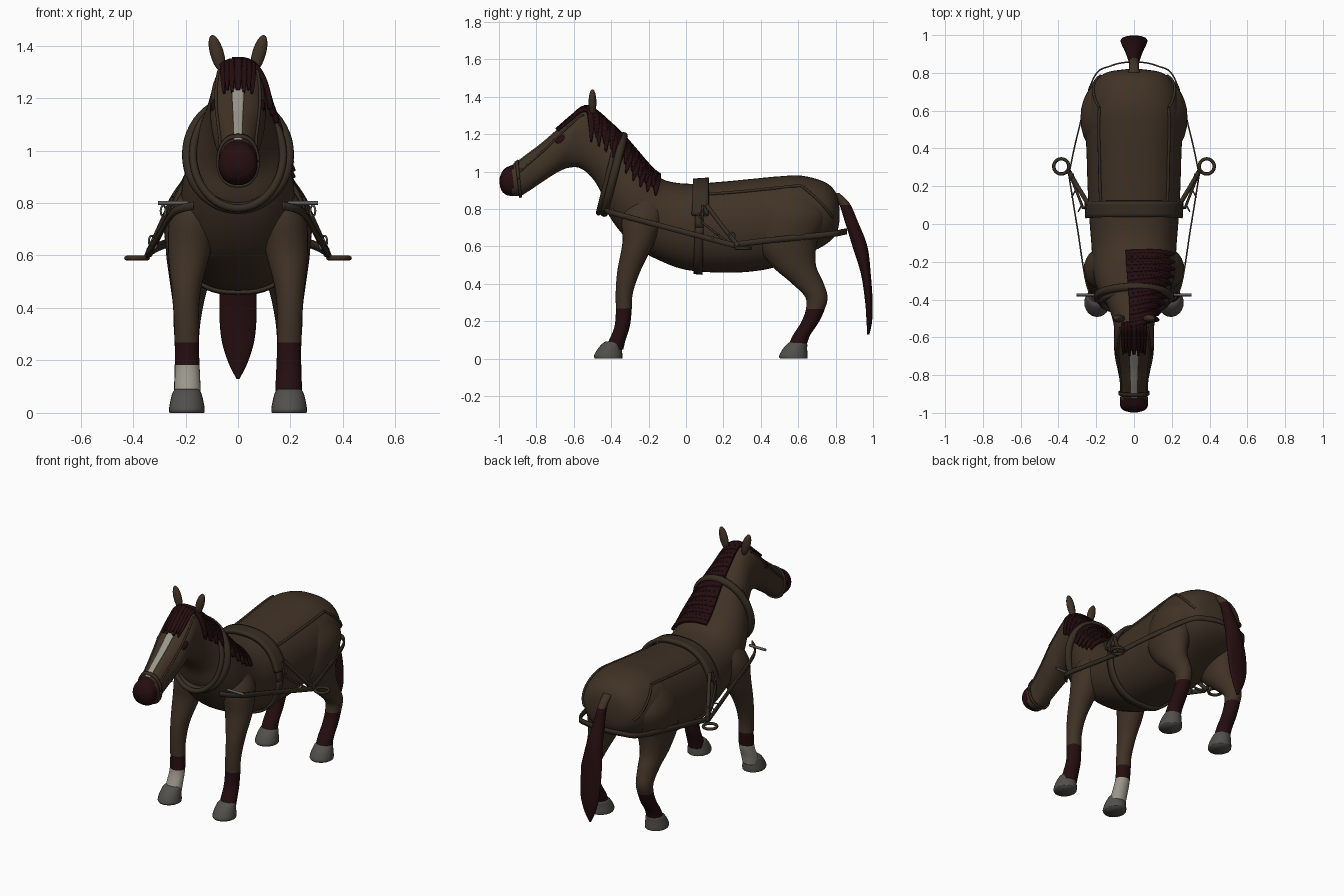
import bpy, bmesh, math
from mathutils import Vector

if "Cube" in bpy.data.objects:
    bpy.data.objects.remove(bpy.data.objects["Cube"])


def material(name, *rgb):
    m = bpy.data.materials.new(name)
    m.use_nodes = True
    m.diffuse_color = (*rgb, 1)
    m.node_tree.nodes["Principled BSDF"].inputs["Base Color"].default_value = (*rgb, 1)
    return m


COAT = material("brown coat", .052, .032, .019)
DARK = material("dark hair", .018, .004, .005)
HOOF = material("grey hoof", .085, .08, .072)
WHITE = material("white marking", .33, .31, .26)
LEATHER = material("leather", .038, .026, .016)
METAL = material("metal", .11, .11, .10)


def blend(rows, t):
    """Smooth interpolation along a list of number tuples."""
    last = len(rows) - 1
    t = min(max(t, 0), last)
    i = min(int(t), last - 1)
    f = t - i
    a, b, c, d = (rows[min(max(k, 0), last)] for k in range(i - 1, i + 3))
    return [.5 * (2*q + (r - p)*f + (2*p - 5*q + 4*r - s)*f*f + (3*q - p - 3*r + s)*f**3)
            for p, q, r, s in zip(a, b, c, d)]


def sheet(name, fn, nu, nv, mats, closed=False, thick=0, rule=None):
    """Surface fn(u, v); closed wraps v and caps both ends, thick gives an open sheet depth."""
    bm = bmesh.new()
    cols = nv if closed else nv + 1
    grid = [[bm.verts.new(fn(i / nu, j / nv)) for j in range(cols)] for i in range(nu + 1)]
    for i in range(nu):
        for j in range(nv):
            k = (j + 1) % cols
            bm.faces.new((grid[i][j], grid[i][k], grid[i+1][k], grid[i+1][j]))
    if closed:
        bm.faces.new(grid[0])
        bm.faces.new(grid[-1])
    bmesh.ops.recalc_face_normals(bm, faces=bm.faces)
    for f in bm.faces:
        f.smooth = True
        if rule:
            f.material_index = rule(f.calc_center_median())
    me = bpy.data.meshes.new(name)
    bm.to_mesh(me)
    bm.free()
    for m in mats:
        me.materials.append(m)
    ob = bpy.data.objects.new(name, me)
    bpy.context.collection.objects.link(ob)
    if thick:
        mod = ob.modifiers.new("thickness", "SOLIDIFY")
        mod.thickness, mod.offset = thick, 0
    return ob


def tube(name, rows, mats, nu=40, nv=20, rule=None):
    """Stack of level ellipses given as x, y, z, rx, ry."""
    def fn(u, v):
        x, y, z, rx, ry = blend(rows, u * (len(rows) - 1))
        a = v * math.tau
        return x + rx * math.cos(a), y + ry * math.sin(a), z
    return sheet(name, fn, nu, nv, mats, True, rule=rule)


def ribbon(name, points, height, mat):
    """Upright flat strap along a path."""
    def fn(u, v):
        x, y, z = blend(points, u * (len(points) - 1))
        return x, y, z + (v - .5) * height
    return sheet(name, fn, 10 * len(points), 1, [mat], thick=.008)


def cord(name, points, radius, mat, cyclic=False):
    cu = bpy.data.curves.new(name, "CURVE")
    cu.dimensions = "3D"
    cu.bevel_depth, cu.bevel_resolution = radius, 3
    sp = cu.splines.new("POLY")
    sp.points.add(len(points) - 1)
    for p, q in zip(sp.points, points):
        p.co = (*q, 1)
    sp.use_cyclic_u, sp.use_smooth = cyclic, True
    cu.materials.append(mat)
    ob = bpy.data.objects.new(name, cu)
    bpy.context.collection.objects.link(ob)


def ellipsoid(name, loc, scale, mat, rot=(0, 0, 0)):
    bpy.ops.mesh.primitive_uv_sphere_add(segments=20, ring_count=12, location=loc, rotation=rot)
    ob = bpy.context.object
    ob.name, ob.scale = name, scale
    ob.data.materials.append(mat)
    bpy.ops.object.shade_smooth()


def ring(name, loc, radius, thick, mat, rot=(0, 0, 0)):
    bpy.ops.mesh.primitive_torus_add(location=loc, rotation=rot, major_radius=radius,
                                     minor_radius=thick, major_segments=24, minor_segments=8)
    bpy.context.object.name = name
    bpy.context.object.data.materials.append(mat)
    bpy.ops.object.shade_smooth()


# Body sections from rump to muzzle: top y, top z, bottom y, bottom z, half width
BODY = [(.82, .81, .82, .73, .04), (.80, .89, .80, .66, .15), (.74, .945, .73, .60, .215),
        (.62, .978, .60, .54, .25), (.5, .975, .48, .49, .255), (.34, .96, .34, .465, .25),
        (.18, .945, .18, .46, .245), (.02, .935, 0, .475, .235), (-.1, .95, -.13, .52, .225),
        (-.17, .99, -.26, .59, .22), (-.22, 1.04, -.36, .69, .21), (-.28, 1.11, -.43, .8, .185),
        (-.35, 1.19, -.46, .9, .152), (-.42, 1.255, -.51, .975, .125), (-.49, 1.315, -.57, 1.02, .108),
        (-.55, 1.335, -.63, 1.02, .105), (-.61, 1.29, -.68, 1, .106), (-.69, 1.22, -.73, .97, .1),
        (-.77, 1.15, -.79, .93, .085), (-.85, 1.09, -.85, .89, .073), (-.91, 1.045, -.89, .87, .072),
        (-.965, 1.02, -.95, .872, .074), (-.988, .99, -.98, .89, .058), (-.998, .96, -.995, .92, .02)]


def skin(t, deg, off=0):
    """Point on the body: section t, angle up from the left side, raised by off."""
    ty, tz, by, bz, w = blend(BODY, t)
    a = math.radians(deg)
    half = Vector((0, ty - by, tz - bz)) / 2
    mid = Vector((0, ty + by, tz + bz)) / 2
    c = math.cos(a)
    x = math.copysign(abs(c) ** .8, c) * (w + off)
    return mid + half * (math.sin(a) * (1 + off / half.length)) + Vector((x, 0, 0))


def patch(name, t0, t1, a0, a1, off, mat, nu=8, nv=24):
    return sheet(name, lambda u, v: skin(t0 + (t1 - t0)*u, a0 + (a1 - a0)*v, off),
                 nu, nv, [mat], thick=off * 1.6)


sheet("body", lambda u, v: skin(u * (len(BODY) - 1), v * 360), 115, 48, [COAT, DARK], True,
      rule=lambda c: int(c.y < -.925))

# Legs, hooves, ears, eyes
FRONT = [(.14, -.21, .88, .05, .06), (.165, -.23, .76, .092, .11), (.185, -.255, .62, .082, .085),
         (.197, -.305, .47, .056, .062), (.197, -.33, .35, .047, .046), (.195, -.333, .25, .046, .042),
         (.193, -.342, .17, .047, .041), (.193, -.367, .1, .05, .044), (.193, -.385, .05, .05, .05)]
HIND = [(.12, .55, .92, .07, .1), (.165, .57, .78, .112, .18), (.175, .54, .62, .1, .16),
        (.185, .575, .5, .075, .12), (.19, .645, .41, .058, .088), (.195, .697, .33, .05, .06),
        (.195, .69, .26, .046, .05), (.195, .66, .19, .046, .047), (.195, .615, .12, .048, .046),
        (.195, .59, .05, .05, .05)]
HOOVES = [(0, .006, 0, .066, .073), (0, .004, .015, .068, .076), (0, .012, .05, .062, .066),
          (0, .025, .08, .053, .053), (0, .03, .092, .04, .04)]

for s, side in ((1, "left"), (-1, "right")):
    for rows, part, hoof_y in ((FRONT, "front", -.42), (HIND, "hind", .57)):
        def sock(c, pale=(s < 0 and part == "front")):
            return 0 if c.z > .265 else 2 if pale and c.z < .185 else 1
        tube(f"{side}_{part}_leg", [(s * r[0], *r[1:]) for r in rows], [COAT, DARK, WHITE], 70, 24, sock)
        tube(f"{side}_{part}_hoof", [(s * .195, hoof_y + r[1], *r[2:]) for r in HOOVES], [HOOF], 16, 24)
    ellipsoid(f"{side}_ear", (s * .08, -.5, 1.37), (.026, .021, .073), COAT, (0, s * .28, 0))
    ellipsoid(f"{side}_eye", (s * .09, -.665, 1.17), (.014, .035, .022), DARK, (.5, 0, 0))
    ellipsoid(f"{side}_nostril", (s * .052, -.965, .965), (.012, .014, .018), HOOF)

# Tail with a coat-coloured dock
tube("tail", [(0, .79, .885, .03, .03), (0, .845, .83, .026, .03), (0, .885, .73, .035, .035),
              (0, .93, .6, .052, .04), (0, .962, .45, .07, .026), (0, .978, .3, .066, .02),
              (0, .98, .2, .04, .015), (0, .975, .13, .006, .006)], [COAT, DARK], 50, 20,
     lambda c: int(c.z < .82))

# Mane locks lying on the left of the neck
for i in range(19):
    t = 8.9 + i * .32
    end = 30 - 5 * (t - 9) + (12 if i % 2 else 0)

    def lock(u, v, t=t, end=end):
        drift = (.3 + .12 * (t - 9)) * v
        return skin(t - drift + (u - .5) * .62 * (1 - .85 * v**3), 97 + (end - 97) * v, .012)
    sheet(f"mane_lock_{i + 1}", lock, 3, 14, [DARK], thick=.02)

# Forelock and blaze
for i in range(7):
    a = 66 + i * 8
    end = 17.1 - .14 * (i % 2) - .05 * abs(i - 3)
    sheet(f"forelock_{i + 1}",
          lambda u, v: skin(14.5 + (end - 14.5)*u, a + (v - .5) * 10 * (1 - .6 * u**4), .01),
          12, 3, [DARK], thick=.016)
patch("blaze", 16.8, 20.2, 81, 99, .003, WHITE, 16, 4)

# Bridle
patch("noseband", 19.75, 20.05, 0, 360, .006, LEATHER, 2, 40)
for s, side in ((1, "left"), (-1, "right")):
    def mirror(a):
        return a if s > 0 else 180 - a
    cord(f"{side}_cheek_strap", [skin(14.8 + .25 * k, mirror(52 - 1.5 * k), .002) for k in range(21)],
         .006, LEATHER)

# Collar: padded rim with a thinner rim in front
for name, shift, w, r in (("collar", 0, .192, .022), ("collar_front_rim", -.03, .172, .015)):
    cord(name, [(w * math.cos(a), -.385 + shift + .052 * math.sin(a), .985 + .205 * math.sin(a))
                for a in (k * math.tau / 48 for k in range(48))], r, LEATHER, True)

# Girth and saddle pad
patch("girth", 6.5, 6.76, 0, 360, .009, LEATHER, 2, 60)
patch("saddle_pad", 6.35, 6.88, 15, 165, .016, LEATHER, 4, 40)

# Traces, breeching, hip straps and hardware
side_path = [(.17, -.43, .79), (.245, -.34, .765), (.3, -.02, .68), (.345, .26, .605)]
rear_path = [(.345, .26, .61), (.3, .47, .635), (.215, .77, .665), (.12, .838, .677), (0, .858, .68)]
ribbon("breeching", rear_path + [(-x, y, z) for x, y, z in rear_path[-2::-1]], .032, LEATHER)
for s, side in ((1, "left"), (-1, "right")):
    ribbon(f"{side}_trace", [(s * x, y, z) for x, y, z in side_path], .03, LEATHER)
    def mirror(a):
        return a if s > 0 else 180 - a
    cord(f"{side}_back_strap", [skin(6.6 - k * .2, mirror(48), .002) for k in range(19)], .008, LEATHER)
    cord(f"{side}_hip_strap", [skin(3 - k * .09, mirror(48 - k * 3), .004) for k in range(20)],
         .007, LEATHER)
    cord(f"{side}_hanger", [(s * .245, .11, .82), (s * .3, .2, .7), (s * .345, .28, .6)], .012, LEATHER)
    cord(f"{side}_hanger_brace", [(s * .25, .09, .82), (s * .27, .085, .73), (s * .335, .25, .6)],
         .007, LEATHER)
    ring(f"{side}_end_ring", (s * .385, .305, .59), .04, .009, LEATHER)
    cord(f"{side}_collar_pin", [(s * .19, -.375, .8), (s * .305, -.375, .8)], .008, METAL)
    for y, z, x in ((.085, .77, .285), (.16, .645, .32), (.245, .655, .33)):
        ring(f"{side}_buckle", (s * x, y, z), .02, .004, METAL, (0, math.pi / 2, s * .5))
